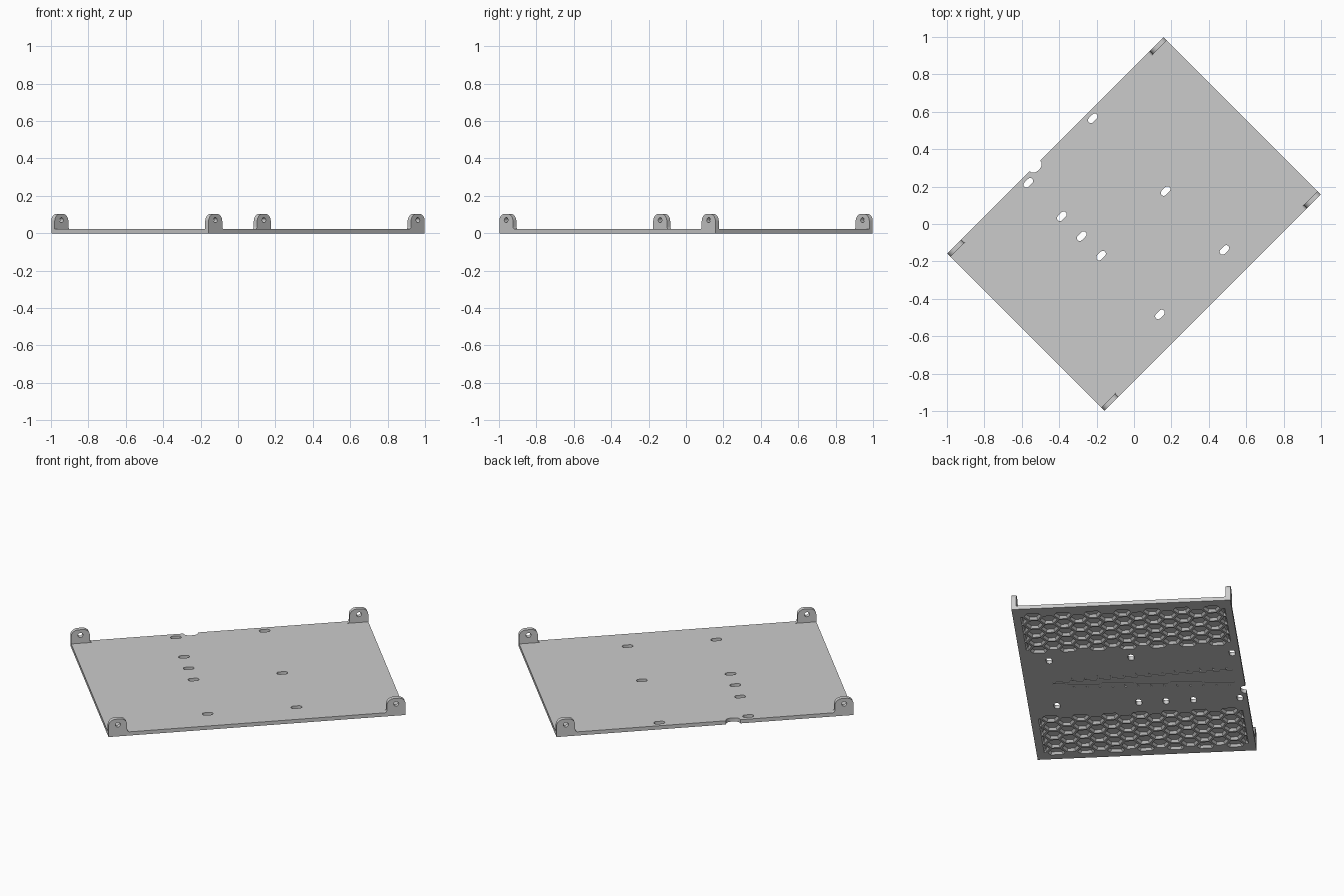
import bpy, bmesh, math
from mathutils import Matrix

if "Cube" in bpy.data.objects:
    bpy.data.objects.remove(bpy.data.objects["Cube"])

U, V, T = 0.817, 0.595, 0.022      # plate half length, half width, thickness
TURN = Matrix.Rotation(math.radians(45), 4, 'Z')

grey = bpy.data.materials.new("light_grey")
grey.diffuse_color = (0.6, 0.6, 0.6, 1)
grey.use_nodes = True
grey.node_tree.nodes["Principled BSDF"].inputs["Base Color"].default_value = grey.diffuse_color


def make_object(name, bm):
    bmesh.ops.recalc_face_normals(bm, faces=bm.faces)
    me = bpy.data.meshes.new(name)
    bm.to_mesh(me)
    bm.free()
    ob = bpy.data.objects.new(name, me)
    bpy.context.collection.objects.link(ob)
    me.materials.append(grey)
    return ob


def loft(bm, low, high):
    """Closed solid between two matching loops of 3D points."""
    a = [bm.verts.new(p) for p in low]
    b = [bm.verts.new(p) for p in high]
    bm.faces.new(a[::-1])
    bm.faces.new(b)
    for i in range(len(a)):
        j = (i + 1) % len(a)
        bm.faces.new((a[i], a[j], b[j], b[i]))


def prism(bm, pts, z0, z1):
    loft(bm, [(x, y, z0) for x, y in pts], [(x, y, z1) for x, y in pts])


def arc(cx, cy, r, a0, a1, n=8):
    return [(cx + r * math.cos(math.radians(a0 + (a1 - a0) * i / n)),
             cy + r * math.sin(math.radians(a0 + (a1 - a0) * i / n))) for i in range(n + 1)]


def slot(cx, cy, half, r):
    return arc(cx + half - r, cy, r, -90, 90) + arc(cx - half + r, cy, r, 90, 270)


def clip(pts, axis, limit, sign):
    """Keep the part of a convex polygon with sign * coordinate <= sign * limit."""
    out = []
    for p, q in zip(pts, pts[1:] + pts[:1]):
        dp, dq = sign * (p[axis] - limit), sign * (q[axis] - limit)
        if dp <= 0:
            out.append(p)
        if dp * dq < 0:
            t = dp / (dp - dq)
            out.append((p[0] + t * (q[0] - p[0]), p[1] + t * (q[1] - p[1])))
    return out


def bar(bm, p, q, w, z1):
    dx, dy = q[0] - p[0], q[1] - p[1]
    k = w / 2 / math.hypot(dx, dy)
    nx, ny = -dy * k, dx * k
    prism(bm, [(p[0] + nx, p[1] + ny), (p[0] - nx, p[1] - ny),
               (q[0] - nx, q[1] - ny), (q[0] + nx, q[1] + ny)], -0.01, z1)


def cut(ob, bm):
    tool = make_object("cutter", bm)
    tool.hide_render = True
    mod = ob.modifiers.new("cut", 'BOOLEAN')
    mod.operation, mod.solver, mod.object = 'DIFFERENCE', 'EXACT', tool
    bpy.context.view_layer.update()
    me = bpy.data.meshes.new_from_object(
        ob.evaluated_get(bpy.context.evaluated_depsgraph_get()))
    ob.modifiers.clear()
    ob.data = me
    bpy.data.objects.remove(tool)


# Base plate
bm = bmesh.new()
prism(bm, [(-U, -V), (U, -V), (U, V), (-U, V)], 0, T)
plate = make_object("base_plate", bm)

# Through slots and edge notch
bm = bmesh.new()
for u, v in [(.244, .555), (-.244, .555), (-.244, .302), (-.244, .152),
             (-.244, .005), (.244, .005), (.244, -.44), (-.244, -.44)]:
    prism(bm, slot(u, v, 0.03, 0.016), -0.05, 0.05)
prism(bm, slot(-0.155, V, 0.04, 0.03), -0.05, 0.05)
cut(plate, bm)

# Honeycomb pockets with sloping walls, in two bands on the underside
R, DEPTH, RIB, RUN = 0.054, 0.013, 0.007, 0.011
bm = bmesh.new()
for u0, u1 in [(0.335, 0.76), (-0.77, -0.35)]:
    for col in range(-8, 9):
        for row in range(-4, 5):
            cv = col * 1.5 * R
            cu = (u0 + u1) / 2 + (row + 0.5 * (col % 2)) * math.sqrt(3) * R
            hexagon = [(cu + (R - RIB) * math.sin(math.radians(60 * k)),
                        cv + (R - RIB) * math.cos(math.radians(60 * k))) for k in range(6)]
            for axis, limit, sign in [(0, u0, -1), (0, u1, 1), (1, -.553, -1), (1, .558, 1)]:
                hexagon = clip(hexagon, axis, limit, sign) if hexagon else []
            if len(hexagon) < 3:
                continue
            spans = [max(p[i] for p in hexagon) - min(p[i] for p in hexagon) for i in (0, 1)]
            if min(spans) < 0.028:
                continue
            mid = [sum(p[i] for p in hexagon) / len(hexagon) for i in (0, 1)]
            f = [1 - 2 * RUN / s for s in spans]
            g = [1 + 2 * RUN / s * 0.1 for s in spans]
            ring = lambda k, z: [(mid[0] + (p[0] - mid[0]) * k[0],
                                  mid[1] + (p[1] - mid[1]) * k[1], z) for p in hexagon]
            loft(bm, ring(g, -DEPTH * 0.1), ring(f, DEPTH))
cut(plate, bm)

# Engraved gauge lines and tick marks on the underside
bm = bmesh.new()
for s in (1, -1):
    bar(bm, (s * 0.008, -0.44), (s * 0.065, 0.54), 0.005, 0.004)
    for i in range(13):
        v = -0.33 + i * 0.07
        u = 0.008 + (v + 0.44) / 0.98 * 0.057
        bar(bm, (s * (u + 0.012), v), (s * (u + 0.04), v), 0.009, 0.004)
cut(plate, bm)
plate.data.transform(TURN)

# Corner lugs: rounded upright tabs with a screw hole and a small foot fillet
L, TH, H, RC, F = 0.103, 0.026, 0.103, 0.038, 0.014
for su in (1, -1):
    for sv in (1, -1):
        profile = ([(0, T - 0.004)] + arc(RC, H - RC, RC, 180, 90)
                   + arc(L - RC, H - RC, RC, 90, 0)
                   + arc(L + F, T + F, F, 180, 270, 5) + [(L + F, T - 0.004)])
        bm = bmesh.new()
        loft(bm, [(su * (U - x), sv * (V - TH), z) for x, z in profile],
             [(su * (U - x), sv * V, z) for x, z in profile])
        lug = make_object("corner_lug", bm)
        bm = bmesh.new()
        hole = arc(su * (U - L / 2), 0.07, 0.014, 0, 337.5, 15)
        loft(bm, [(x, sv * (V - 0.1), z) for x, z in hole],
             [(x, sv * (V + 0.1), z) for x, z in hole])
        cut(lug, bm)
        lug.data.transform(TURN)

# Smooth the rounded edges only
for ob in bpy.context.collection.objects:
    ob.select_set(True)
    bpy.context.view_layer.objects.active = ob
bpy.ops.object.shade_smooth_by_angle(angle=math.radians(30))
